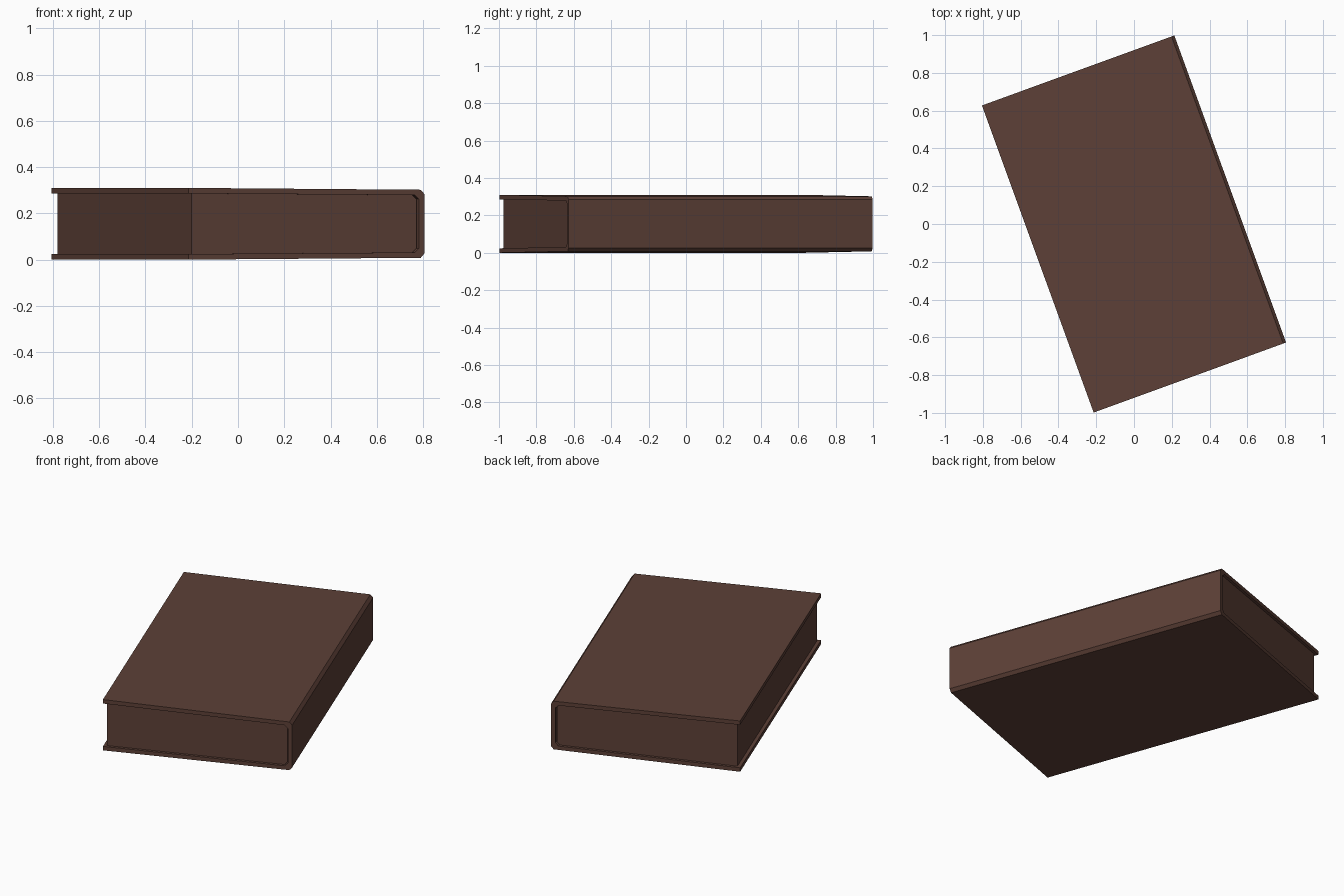
import bpy
import bmesh
from mathutils import Matrix

cube = bpy.data.objects.get("Cube")
if cube:
    bpy.data.objects.remove(cube, do_unlink=True)

MID_Z = 0.155
TURN = Matrix.Translation((0, 0, MID_Z)) @ Matrix.Rotation(0.349, 4, 'Z')

brown = bpy.data.materials.new("dark brown")
brown.use_nodes = True
colour = (0.109, 0.051, 0.038, 1)
brown.diffuse_color = colour
brown.node_tree.nodes["Principled BSDF"].inputs["Base Color"].default_value = colour


def extrude_profile(name, profile, half_length):
    """Extrude an x-z profile along the length of the book, then turn it."""
    bm = bmesh.new()
    face = bm.faces.new([bm.verts.new((x, -half_length, z)) for x, z in profile])
    result = bmesh.ops.extrude_face_region(bm, geom=[face])
    verts = [v for v in result["geom"] if isinstance(v, bmesh.types.BMVert)]
    bmesh.ops.translate(bm, verts=verts, vec=(0, 2 * half_length, 0))
    bmesh.ops.recalc_face_normals(bm, faces=bm.faces)
    bmesh.ops.transform(bm, matrix=TURN, verts=bm.verts)
    mesh = bpy.data.meshes.new(name)
    bm.to_mesh(mesh)
    bm.free()
    mesh.materials.append(brown)
    obj = bpy.data.objects.new(name, mesh)
    bpy.context.collection.objects.link(obj)
    return obj


def mirrored(upper):
    """Close an upper half profile with its reflection below."""
    return upper + [(x, -z) for x, z in reversed(upper)]


# Cover: two boards, slightly splayed, joined by a chamfered spine
extrude_profile("cover", mirrored([
    (-0.542, 0.131), (0.498, 0.124), (0.517, 0.106),
]) [:3] + mirrored([
    (-0.542, 0.131), (0.498, 0.124), (0.517, 0.106),
])[3:] + [(-0.542, -0.155), (0.526, -0.147), (0.542, -0.129),
          (0.542, 0.129), (0.526, 0.147), (-0.542, 0.155)], 0.865)

# Page block: set in from the boards at the three open edges
extrude_profile("pages", mirrored([
    (-0.522, 0.131), (0.494, 0.124), (0.511, 0.106),
]), 0.849)
